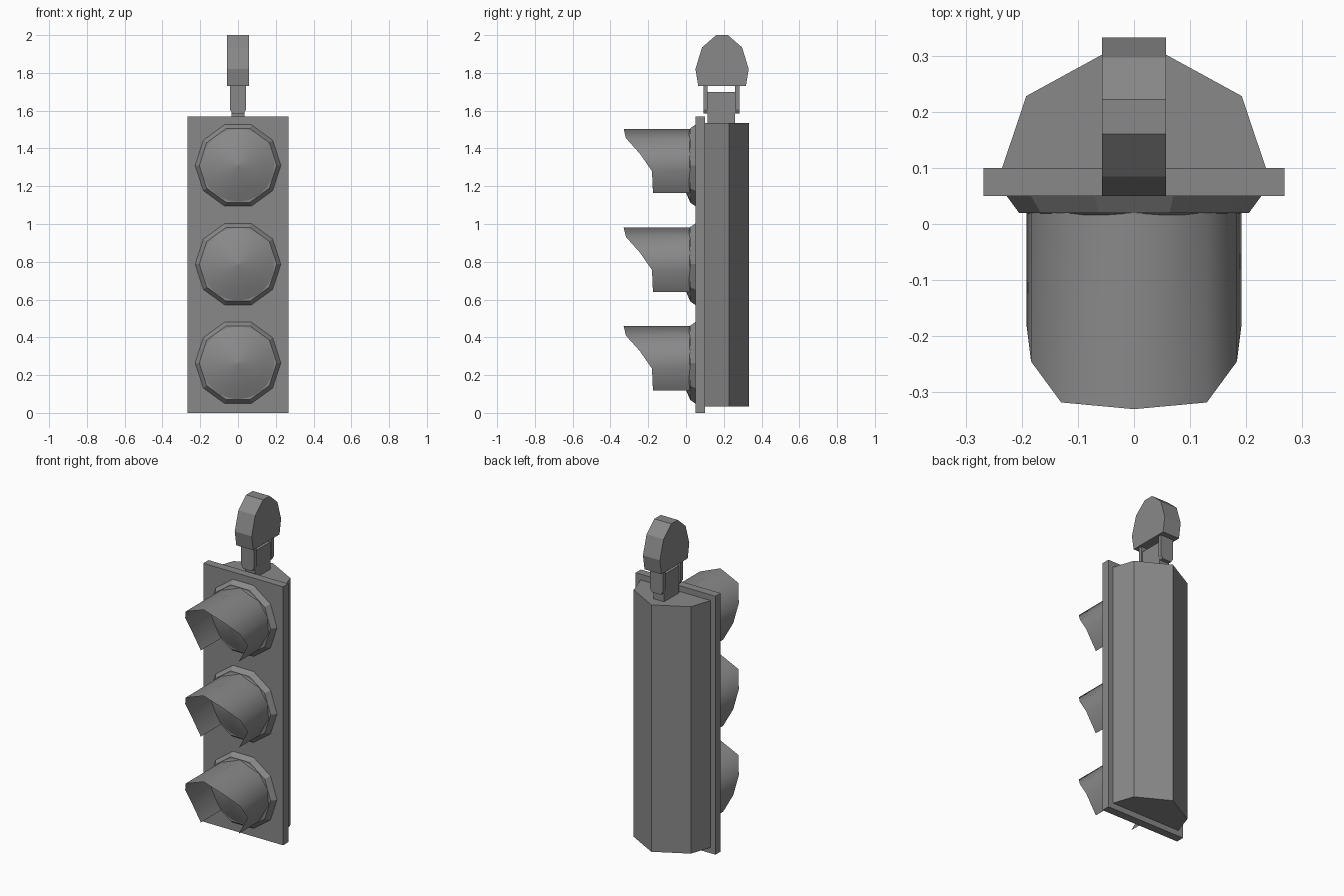
import bpy, bmesh
from math import sin, cos, radians, pi

if "Cube" in bpy.data.objects:
    bpy.data.objects.remove(bpy.data.objects["Cube"], do_unlink=True)

grey = bpy.data.materials.new("housing_grey")
grey.use_nodes = True
grey.diffuse_color = (0.25, 0.25, 0.25, 1)
grey.node_tree.nodes["Principled BSDF"].inputs["Base Color"].default_value = grey.diffuse_color


def finish(name, bm, smooth=None, closed=True):
    if closed:
        bmesh.ops.recalc_face_normals(bm, faces=bm.faces)
    mesh = bpy.data.meshes.new(name)
    bm.to_mesh(mesh)
    bm.free()
    mesh.materials.append(grey)
    obj = bpy.data.objects.new(name, mesh)
    bpy.context.collection.objects.link(obj)
    if smooth:
        bpy.ops.object.select_all(action="DESELECT")
        obj.select_set(True)
        bpy.context.view_layer.objects.active = obj
        bpy.ops.object.shade_smooth_by_angle(angle=radians(smooth))
    return obj


def loft(name, rings, caps=True, smooth=None):
    """Bridge equal-length rings of points, capping both ends."""
    bm = bmesh.new()
    loops = [[bm.verts.new(p) for p in ring] for ring in rings]
    n = len(loops[0])
    for a, b in zip(loops, loops[1:]):
        for i in range(n):
            j = (i + 1) % n
            bm.faces.new((a[i], a[j], b[j], b[i]))
    if caps:
        bm.faces.new(loops[0])
        bm.faces.new(loops[-1])
    return finish(name, bm, smooth)


def box(name, x, y0, y1, z0, z1):
    ring = [(-x, y0), (x, y0), (x, y1), (-x, y1)]
    return loft(name, [[(px, py, z) for px, py in ring] for z in (z0, z1)])


def circle(r, y, zc, n):
    return [(r * cos(2 * pi * i / n), y, zc + r * sin(2 * pi * i / n)) for i in range(n)]


# Backing plate and faceted rear housing
box("backing_plate", 0.268, 0.05, 0.10, 0, 1.57)
half = [(0.235, 0.10), (0.192, 0.228)]
plan = half + [(0, 0.333)] + [(-x, y) for x, y in reversed(half)]
loft("rear_housing", [[(x, y, z) for x, y in plan] for z in (0.035, 1.535)])


# Hood: angle around the tube and how far forward each rib reaches
def hood(name, zc):
    side = [(-49, -0.175), (-9, -0.18), (19, -0.245), (48, -0.318)]
    ribs = side + [(90, -0.33)] + [(180 - a, y) for a, y in reversed(side)]
    bm = bmesh.new()
    pairs = []
    for a, y in ribs:
        x, z = 0.194 * cos(radians(a)), zc + 0.194 * sin(radians(a))
        pairs.append((bm.verts.new((x, 0.02, z)), bm.verts.new((x, y, z))))
    for (a, b), (c, d) in zip(pairs, pairs[1:]):
        bm.faces.new((a, b, d, c))
    finish(name, bm, smooth=60, closed=False)


# Three signal lamps: ten-sided bezel, shallow cone lens, hood
for label, zc in (("lower", 0.265), ("middle", 0.787), ("upper", 1.31)):
    loft(label + "_bezel", [circle(0.227, 0.05, zc, 10), circle(0.205, 0.02, zc, 10)])
    loft(label + "_lens", [circle(0.194, 0.021, zc, 30), circle(0.145, 0, zc, 30),
                           circle(0.002, -0.055, zc, 30)], smooth=40)
    hood(label + "_hood", zc)

# Hanger: mounting block, two clips with tapered ends, rounded head
box("mounting_block", 0.035, 0.115, 0.26, 1.53, 1.70)
clip = [(-0.03, 1.585), (0.03, 1.585), (0.043, 1.607), (0.043, 1.73), (-0.043, 1.73), (-0.043, 1.607)]
for label, y0, y1 in (("front_clip", 0.092, 0.115), ("rear_clip", 0.26, 0.283)):
    loft(label, [[(x, y, z) for x, z in clip] for y in (y0, y1)])
edge = [(0.126, 1.73), (0.141, 1.82), (0.106, 1.935), (0.031, 2.0)]
outline = edge + [(-y, z) for y, z in reversed(edge)]
loft("hanger_head", [[(x, y + 0.191, z) for y, z in outline] for x in (-0.057, 0.057)])
